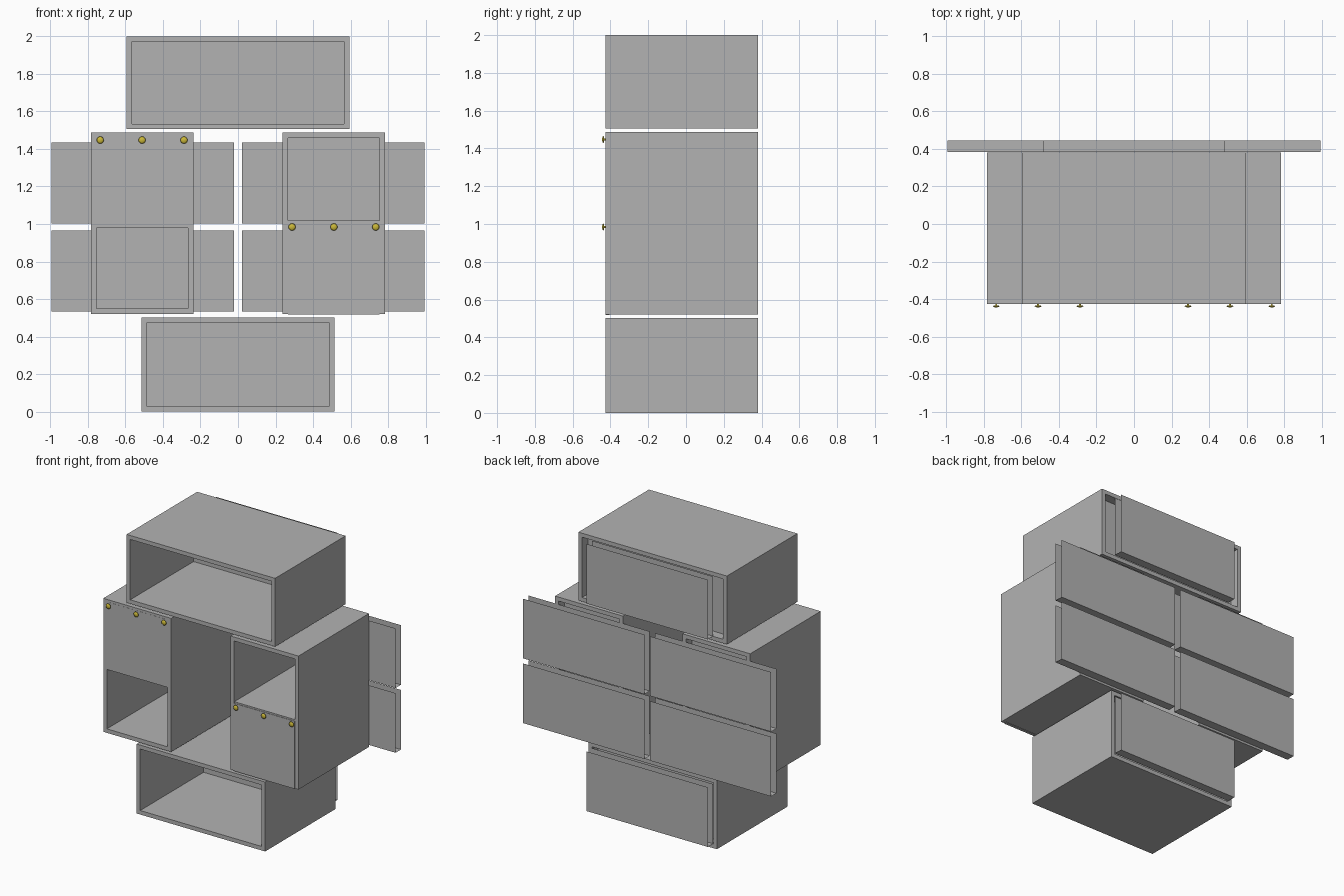
import bpy, bmesh, math
from mathutils import Matrix

if "Cube" in bpy.data.objects:
    bpy.data.objects.remove(bpy.data.objects["Cube"], do_unlink=True)

FRONT, BACK, T = -0.425, 0.382, 0.029


def material(name, colour):
    m = bpy.data.materials.new(name)
    m.use_nodes = True
    m.diffuse_color = colour
    m.node_tree.nodes["Principled BSDF"].inputs["Base Color"].default_value = colour
    return m


grey = material("board grey", (0.45, 0.45, 0.45, 1))
yellow = material("knob yellow", (0.6, 0.48, 0.04, 1))


def add_object(name, bm, mat):
    bmesh.ops.recalc_face_normals(bm, faces=bm.faces)
    mesh = bpy.data.meshes.new(name)
    bm.to_mesh(mesh)
    bm.free()
    mesh.materials.append(mat)
    ob = bpy.data.objects.new(name, mesh)
    bpy.context.collection.objects.link(ob)
    return ob


def board(name, x0, x1, y0, y1, z0, z1):
    bm = bmesh.new()
    mid = Matrix.Translation(((x0 + x1) / 2, (y0 + y1) / 2, (z0 + z1) / 2))
    size = Matrix.Diagonal((x1 - x0, y1 - y0, z1 - z0, 1))
    bmesh.ops.create_cube(bm, size=1, matrix=mid @ size)
    return add_object(name, bm, grey)


def carcass(name, x0, x1, z0, z1):
    """Open-fronted box with a back board set in from the rear edge."""
    board(name + "_side_a", x0, x0 + T, FRONT, BACK, z0, z1)
    board(name + "_side_b", x1 - T, x1, FRONT, BACK, z0, z1)
    board(name + "_bottom", x0 + T, x1 - T, FRONT, BACK, z0, z0 + T)
    board(name + "_top", x0 + T, x1 - T, FRONT, BACK, z1 - T, z1)
    board(name + "_back", x0 + T, x1 - T, 0.3, 0.315, z0 + T, z1 - T)


def rear_panel(name, x0, z0):
    """Thin folded sheet: two upright leaves joined by a bottom strip."""
    width, height, y0, y1 = 0.972, 0.432, BACK + 0.002, 0.445
    path = [(y0, z0 + height), (y0, z0), (y1, z0), (y1, z0 + height)]
    bm = bmesh.new()
    left = [bm.verts.new((x0, y, z)) for y, z in path]
    right = [bm.verts.new((x0 + width, y, z)) for y, z in path]
    for i in range(3):
        bm.faces.new((left[i], right[i], right[i + 1], left[i + 1]))
    add_object(name, bm, grey)


def knob(name, x, z):
    """Turned knob: thin stem, flared rim, domed cap."""
    profile = [(0.005, 0), (0.005, 0.009), (0.019, 0.011),
               (0.018, 0.014), (0.011, 0.018), (0, 0.02)]
    bm = bmesh.new()
    verts = [bm.verts.new((r, -d, 0)) for r, d in profile]
    edges = [bm.edges.new(pair) for pair in zip(verts, verts[1:])]
    bmesh.ops.spin(bm, geom=verts + edges, cent=(0, 0, 0), axis=(0, 1, 0),
                   angle=math.tau, steps=20, use_merge=True)
    bmesh.ops.remove_doubles(bm, verts=bm.verts, dist=0.0001)
    ob = add_object(name, bm, yellow)
    ob.location = (x, FRONT, z)
    for p in ob.data.polygons:
        p.use_smooth = True


# Upper and lower cabinets
carcass("top_cabinet", -0.595, 0.595, 1.505, 2.0)
carcass("bottom_cabinet", -0.515, 0.515, 0, 0.503)

# Two tall side columns, each with a shelf, one door and three knobs
for side, s, door_z in (("right", -1, 0.98), ("left", 1, 0.517)):
    x0, x1 = sorted((s * 0.238, s * 0.782))
    carcass(side + "_column", x0, x1, 0.52, 1.487)
    board(side + "_shelf", x0 + T, x1 - T, FRONT + 0.002, 0.3, 0.99, 1.018)
    board(side + "_door", x0 + T, x1 - T, FRONT - 0.001, FRONT + 0.02,
          door_z, door_z + 0.49)
    for i in range(3):
        knob(f"{side}_knob_{i + 1}", s * 0.511 + (i - 1) * 0.223, door_z + 0.467)

# Rear panels: two rows of two, plus one each for top and bottom cabinets
for row, z in (("upper", 1.003), ("lower", 0.534)):
    rear_panel(row + "_right_rear_panel", -0.994, z)
    rear_panel(row + "_left_rear_panel", 0.022, z)
rear_panel("top_rear_panel", -0.486, 1.536)
rear_panel("bottom_rear_panel", -0.486, 0.033)
